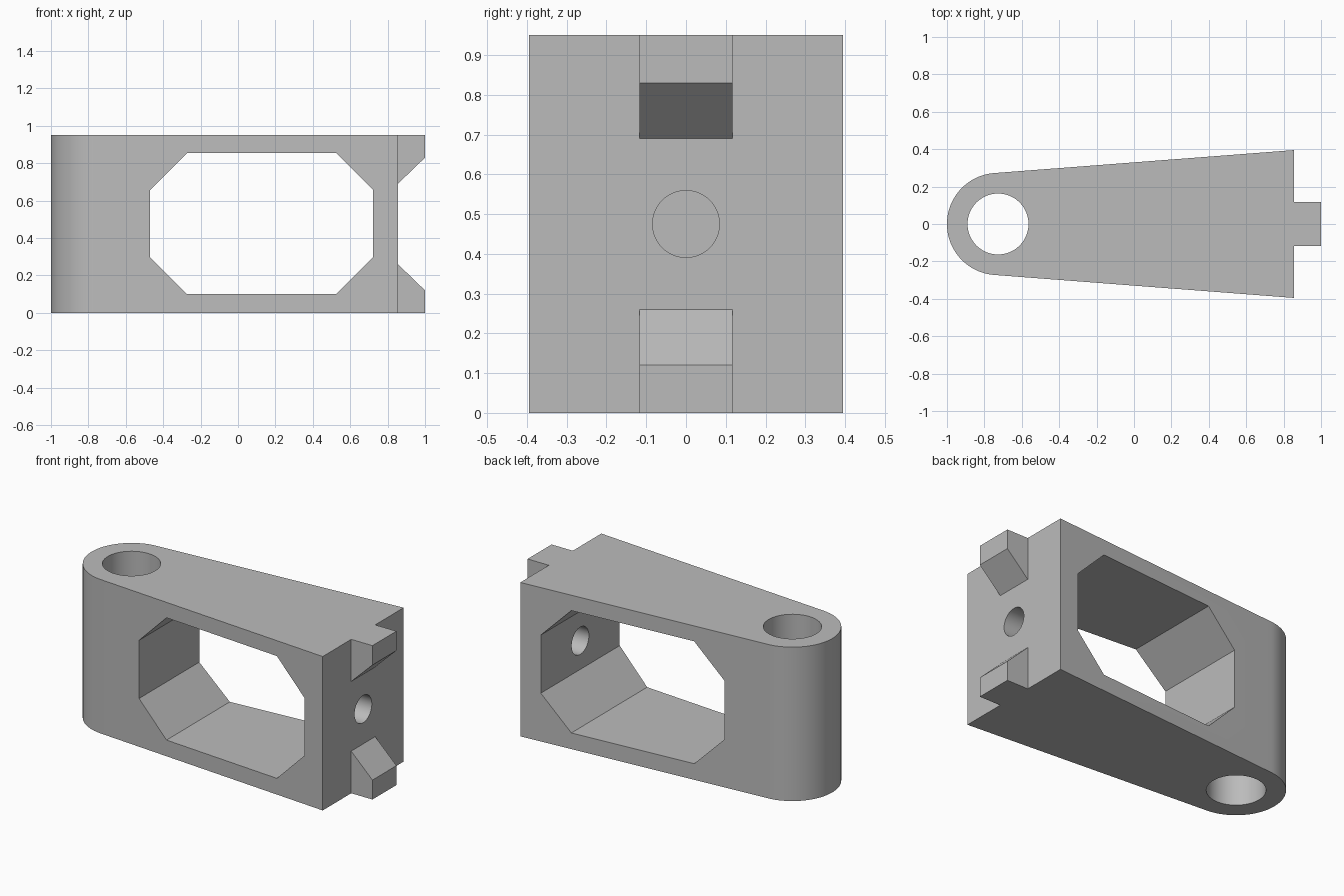
import bpy, bmesh
from math import acos, atan2, cos, sin, hypot, pi, radians
from mathutils import Vector

cube = bpy.data.objects.get("Cube")
if cube:
    bpy.data.objects.remove(cube, do_unlink=True)

HEIGHT = 0.95
MID = HEIGHT / 2
PIVOT_X, PIVOT_R = -0.727, 0.273
END_X, END_Y = 0.855, 0.395

grey = bpy.data.materials.new("plain grey")
grey.use_nodes = True
colour = (0.5, 0.5, 0.5, 1)
grey.diffuse_color = colour
grey.node_tree.nodes["Principled BSDF"].inputs["Base Color"].default_value = colour


def prism(name, outline, offset):
    """Extrude a closed 3D outline along an offset vector."""
    bm = bmesh.new()
    face = bm.faces.new([bm.verts.new(p) for p in outline])
    moved = bmesh.ops.extrude_face_region(bm, geom=[face])["geom"]
    verts = [v for v in moved if isinstance(v, bmesh.types.BMVert)]
    bmesh.ops.translate(bm, verts=verts, vec=Vector(offset))
    bmesh.ops.recalc_face_normals(bm, faces=bm.faces)
    mesh = bpy.data.meshes.new(name)
    bm.to_mesh(mesh)
    bm.free()
    mesh.materials.append(grey)
    obj = bpy.data.objects.new(name, mesh)
    bpy.context.collection.objects.link(obj)
    return obj


def circle(radius, steps=64):
    return [(radius * cos(2 * pi * i / steps), radius * sin(2 * pi * i / steps))
            for i in range(steps)]


def combine(target, tool, operation):
    """Apply a boolean and discard the tool object."""
    mod = target.modifiers.new(tool.name, "BOOLEAN")
    mod.object, mod.operation, mod.solver = tool, operation, "EXACT"
    bpy.context.view_layer.objects.active = target
    bpy.ops.object.modifier_apply(modifier=mod.name)
    bpy.data.objects.remove(tool, do_unlink=True)


# Tapered body: tangent sides run from the round end to the square end
reach = END_X - PIVOT_X
tangent = atan2(END_Y, reach) + acos(PIVOT_R / hypot(reach, END_Y))
STEPS = 48
arc = [tangent + (2 * pi - 2 * tangent) * i / STEPS for i in range(STEPS + 1)]
outline = [(END_X, END_Y, 0)]
outline += [(PIVOT_X + PIVOT_R * cos(a), PIVOT_R * sin(a), 0) for a in arc]
outline += [(END_X, -END_Y, 0)]
body = prism("arm_body", outline, (0, 0, HEIGHT))

# Wedge-shaped tabs at the top and bottom of the square end
TAB_Y = 0.117
tab_profile = [(0.8, 0), (1, 0), (1, 0.12), (END_X, 0.26), (0.8, 0.26)]
for name, flip in (("bottom_tab", False), ("top_tab", True)):
    points = [(x, -TAB_Y, HEIGHT - z if flip else z) for x, z in tab_profile]
    combine(body, prism(name, points, (0, 2 * TAB_Y, 0)), "UNION")

# Chamfered window through the sides
LEFT, RIGHT, LOW, HIGH, CUT = -0.47, 0.722, 0.1, 0.855, 0.198
window = [(LEFT, LOW + CUT), (LEFT + CUT, LOW), (RIGHT - CUT, LOW), (RIGHT, LOW + CUT),
          (RIGHT, HIGH - CUT), (RIGHT - CUT, HIGH), (LEFT + CUT, HIGH), (LEFT, HIGH - CUT)]
combine(body, prism("window", [(x, -1, z) for x, z in window], (0, 2, 0)), "DIFFERENCE")

# Vertical pivot bore
bore = [(PIVOT_X + u, v, -0.2) for u, v in circle(0.163)]
combine(body, prism("pivot_bore", bore, (0, 0, HEIGHT + 0.4)), "DIFFERENCE")

# Bolt hole through the end wall
bolt = [(0.6, u, MID + v) for u, v in circle(0.084)]
combine(body, prism("bolt_hole", bolt, (0.5, 0, 0)), "DIFFERENCE")

# Smooth the curved walls, keep the edges crisp
bpy.ops.object.select_all(action="DESELECT")
body.select_set(True)
bpy.context.view_layer.objects.active = body
bpy.ops.object.shade_smooth_by_angle(angle=radians(25))
